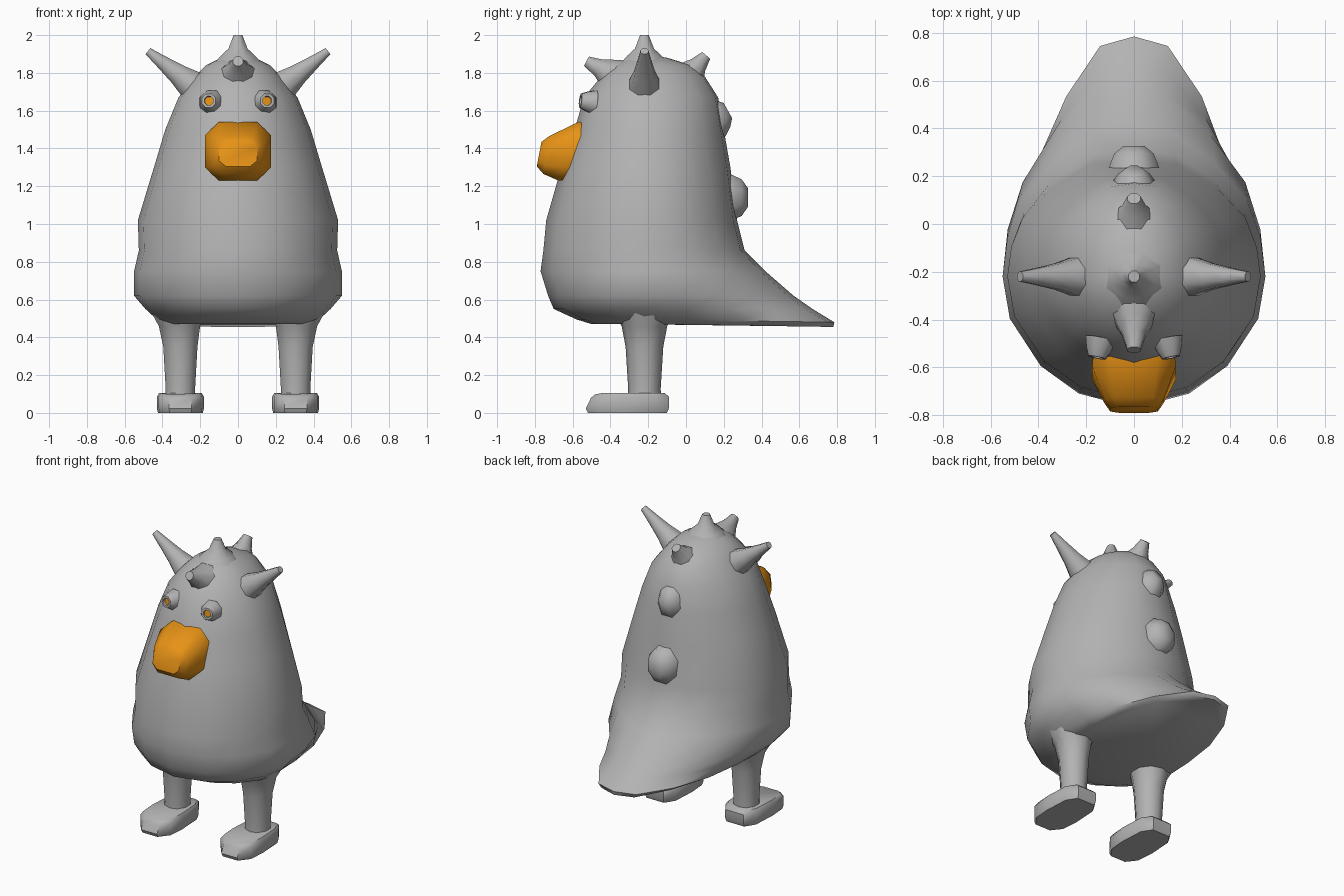
import bpy, bmesh, math
from mathutils import Vector

if "Cube" in bpy.data.objects:
    bpy.data.objects.remove(bpy.data.objects["Cube"])


def material(name, rgb):
    m = bpy.data.materials.new(name)
    m.diffuse_color = (*rgb, 1)
    m.use_nodes = True
    m.node_tree.nodes["Principled BSDF"].inputs["Base Color"].default_value = m.diffuse_color
    return m


GREY = material("grey skin", (0.45, 0.45, 0.45))
ORANGE = material("orange", (0.80, 0.29, 0.008))


def loft(name, rings, mats, angle=50):
    """Skin a list of equal-length point rings and cap both ends."""
    bm = bmesh.new()
    vs = [[bm.verts.new(p) for p in ring] for ring in rings]
    n = len(vs[0])
    for a, b in zip(vs, vs[1:]):
        for i in range(n):
            bm.faces.new((a[i], a[(i + 1) % n], b[(i + 1) % n], b[i]))
    bm.faces.new(vs[0])
    end = bm.faces.new(vs[-1])
    end.material_index = len(mats) - 1      # last cap takes the last colour
    bmesh.ops.recalc_face_normals(bm, faces=bm.faces[:])
    me = bpy.data.meshes.new(name)
    bm.to_mesh(me)
    bm.free()
    for m in mats:
        me.materials.append(m)
    me.shade_smooth()
    me.set_sharp_from_angle(angle=math.radians(angle))
    ob = bpy.data.objects.new(name, me)
    bpy.context.collection.objects.link(ob)
    return ob


def horn(name, base, tip, profile, sides=8, mats=(GREY,), wide=1.0):
    """Round loft from base to tip; profile = (fraction along, radius)."""
    base, tip = Vector(base), Vector(tip)
    d = (tip - base).normalized()
    u = Vector((1, 0, 0)) if abs(d.x) < 0.6 else Vector((0, 1, 0))
    v = d.cross(u).normalized()
    u = v.cross(d)
    rings = []
    for f, r in profile:
        c = base.lerp(tip, f)
        rings.append([c + u * r * math.cos(a) * wide + v * r * math.sin(a)
                      for a in (2 * math.pi * (i + 0.5) / sides for i in range(sides))])
    return loft(name, rings, mats)


# Body and tail in one skin: (z, half width, front y, back y, back taper)
BODY = [(0.47, 0.38, -0.50, 0.78, 1.0), (0.495, 0.43, -0.58, 0.785, 1.0),
        (0.55, 0.49, -0.70, 0.67, 1.2), (0.62, 0.55, -0.73, 0.57, 1.3),
        (0.75, 0.55, -0.77, 0.42, 1.2), (0.86, 0.525, -0.755, 0.31, 1.0),
        (1.02, 0.53, -0.74, 0.27, 1.0), (1.30, 0.445, -0.66, 0.235, 1.0),
        (1.50, 0.385, -0.59, 0.20, 1.0), (1.67, 0.315, -0.54, 0.17, 1.0),
        (1.78, 0.23, -0.45, 0.10, 1.0), (1.84, 0.17, -0.38, 0.03, 1.0),
        (1.88, 0.09, -0.31, -0.10, 1.0), (1.895, 0.03, -0.25, -0.19, 1.0)]
FRONT = [(1, 0), (0.89, 0.42), (0.68, 0.71), (0.32, 0.945)]
BACK = [(0, 1), (0.25, 0.97), (0.5, 0.88), (0.75, 0.66), (0.96, 0.33), (1, 0)]
MID = -0.22


def body_ring(z, w, yf, yb, p):
    half = [(w * x, MID + (yf - MID) * f, z) for f, x in FRONT]
    half += [(w * x ** p, MID + (yb - MID) * f, z - (0.015 * f if z < 0.5 else 0))
             for f, x in BACK]
    return half + [(-x, y, h) for x, y, h in half[-2:0:-1]]


loft("body", [body_ring(*r) for r in BODY], [GREY], 60)

# Head horns and back bumps
CONE = [(-0.3, 0.10), (0, 0.085), (0.3, 0.06), (0.65, 0.04), (1, 0.022)]
STUB = [(-0.4, 0.11), (0, 0.085), (0.45, 0.052), (1, 0.03)]
for s, side in ((-1, "left"), (1, "right")):
    horn(side + "_horn", (s * 0.25, MID, 1.74), (s * 0.477, MID, 1.915), CONE)
horn("crown_spike", (0, MID, 1.88), (0, MID, 2.0),
     [(-0.2, 0.13), (0.08, 0.10), (0.4, 0.055), (1, 0.025)])
horn("brow_spike", (0, -0.41, 1.80), (0, -0.527, 1.862), STUB)
horn("nape_spike", (0, 0.03, 1.80), (0, 0.107, 1.893), STUB)
BUMP = [(-0.6, 0.13), (0.1, 0.12), (0.6, 0.09), (1, 0.05)]
horn("upper_back_bump", (0, 0.15, 1.56), (0, 0.222, 1.60), BUMP, wide=0.8)
horn("lower_back_bump", (0, 0.235, 1.14), (0, 0.327, 1.14),
     [(-0.6, 0.15), (0.1, 0.13), (0.65, 0.105), (1, 0.055)], wide=0.85)

# Eyes: grey socket with a sunken orange pupil
for s, side in ((-1, "left"), (1, "right")):
    d = Vector((s * 0.2, -1, 0.12)).normalized()
    c = Vector((s * 0.147, -0.52, 1.648))
    horn(side + "_eye_socket", c, c + d * 0.04,
         [(-1, 0.07), (0.2, 0.055), (1, 0.04), (1, 0.026), (0.7, 0.024)],
         mats=(GREY, ORANGE))


# Beak: octagons from the face to a smaller blunt tip
def octagon(w, z0, z1, y0, y1, cut):
    h, c, m = (z1 - z0) / 2, cut, (z0 + z1) / 2
    pts = [(w * c, h), (w, h * 0.55), (w, -h * 0.55), (w * c, -h),
           (-w * c, -h), (-w, -h * 0.55), (-w, h * 0.55), (-w * c, h)]
    return [(x, y0 + (y1 - y0) * (z + h) / (2 * h), m + z) for x, z in pts]


loft("beak", [octagon(0.165, 1.24, 1.53, -0.58, -0.47, 0.58),
              octagon(0.175, 1.23, 1.54, -0.675, -0.57, 0.58),
              octagon(0.125, 1.265, 1.465, -0.755, -0.725, 0.65),
              octagon(0.10, 1.305, 1.435, -0.79, -0.765, 0.65)], [ORANGE], 50)

# Legs and chunky feet
FOOT = [(0.06, -0.53), (0.115, -0.46), (0.125, -0.34), (0.115, -0.16), (0.07, -0.09)]
for s, side in ((-1, "left"), (1, "right")):
    x0 = s * 0.305
    rings = []
    for z, r, dx in ((0.08, 0.083, 0), (0.13, 0.082, 0), (0.35, 0.095, 0),
                     (0.46, 0.115, 0.005), (0.53, 0.15, 0.01), (0.64, 0.18, 0.01)):
        rings.append([(x0 + s * dx + r * math.cos(a), MID + 1.05 * r * math.sin(a), z)
                      for a in (math.tau * (i + 0.5) / 10 for i in range(10))])
    loft(side + "_leg", rings, [GREY])
    outline = FOOT + [(-x, y) for x, y in reversed(FOOT)]
    foot = []
    for z, k in ((0, 0.95), (0.025, 1.0), (0.085, 1.0), (0.105, 0.9)):
        foot.append([(x0 + x * k, -0.31 + (y + 0.31) * (k if z < 0.05 or y > -0.5 else k - 0.12),
                      z if y > -0.5 else z * 0.93) for x, y in outline])
    loft(side + "_foot", foot, [GREY], 45)
